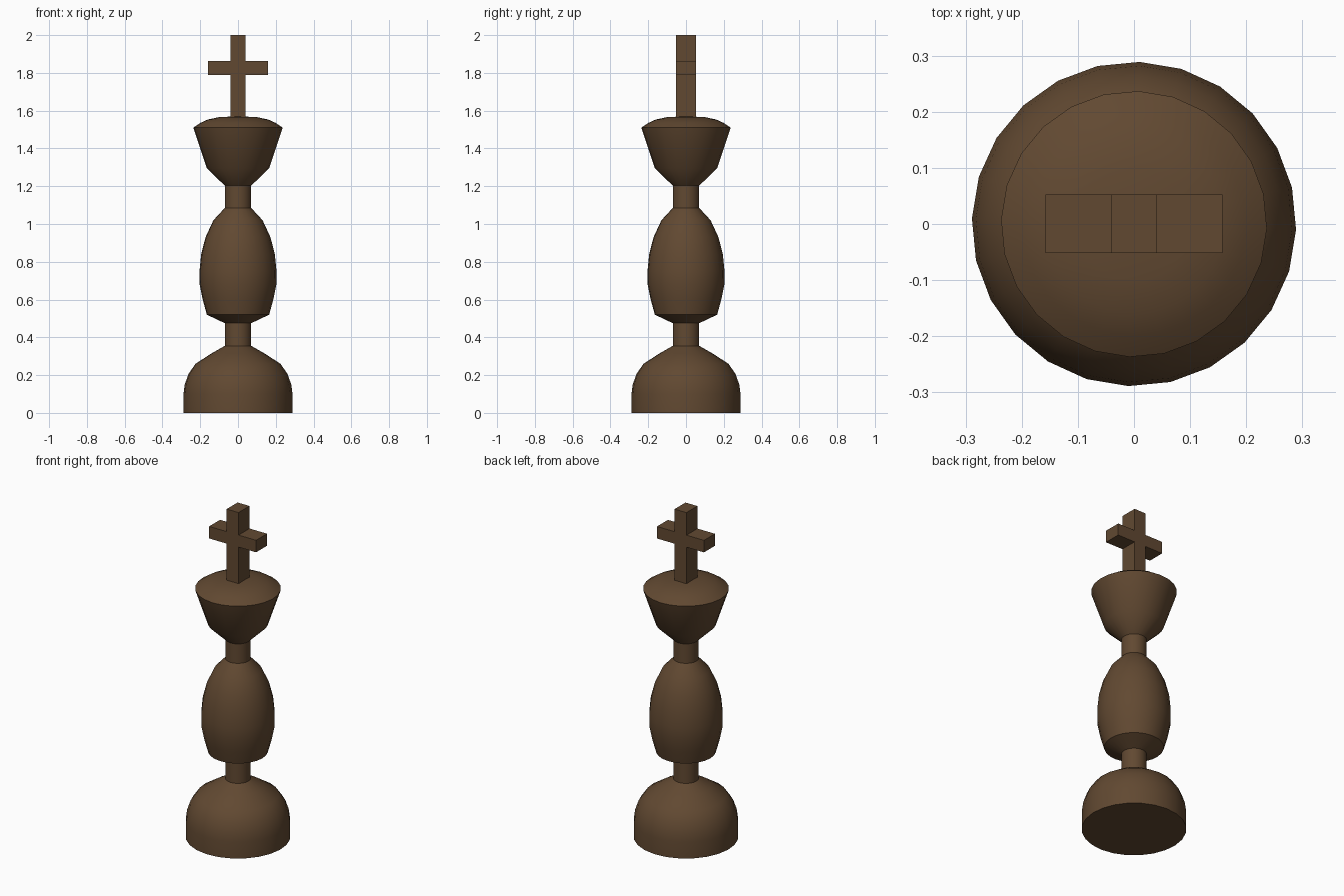
import bpy, bmesh, math

if "Cube" in bpy.data.objects:
    bpy.data.objects.remove(bpy.data.objects["Cube"])

wood = bpy.data.materials.new("dark brown wood")
wood.diffuse_color = (0.12, 0.066, 0.031, 1)
wood.use_nodes = True
wood.node_tree.nodes["Principled BSDF"].inputs["Base Color"].default_value = wood.diffuse_color
SIDES, TURN = 24, math.radians(-2)


def finish(bm, name, smooth=None):
    bmesh.ops.recalc_face_normals(bm, faces=bm.faces)
    mesh = bpy.data.meshes.new(name)
    bm.to_mesh(mesh)
    bm.free()
    mesh.materials.append(wood)
    ob = bpy.data.objects.new(name, mesh)
    bpy.context.collection.objects.link(ob)
    if smooth:
        bpy.ops.object.select_all(action='DESELECT')
        ob.select_set(True)
        bpy.context.view_layer.objects.active = ob
        bpy.ops.object.shade_smooth_by_angle(angle=math.radians(smooth))


def lathe(name, profile):
    """Turn an (r, z) profile around the z axis."""
    bm = bmesh.new()
    rings = []
    for r, z in profile:
        if r == 0:
            rings.append([bm.verts.new((0, 0, z))] * SIDES)
        else:
            rings.append([bm.verts.new((r * math.cos(TURN + math.tau * i / SIDES),
                                        r * math.sin(TURN + math.tau * i / SIDES), z))
                          for i in range(SIDES)])
    for a, b in zip(rings, rings[1:]):
        for i in range(SIDES):
            j = (i + 1) % SIDES
            bm.faces.new(dict.fromkeys((a[i], a[j], b[j], b[i])))
    finish(bm, name, 30)


# Turned body: base, lower neck, bulb, upper neck, flared crown with domed top
lathe("turned_body", [
    (0, 0), (0.289, 0), (0.289, 0.10), (0.282, 0.15), (0.263, 0.205), (0.225, 0.26),
    (0.14, 0.315), (0.07, 0.355),
    (0.07, 0.475), (0.165, 0.52),
    (0.187, 0.60), (0.203, 0.68), (0.204, 0.75), (0.195, 0.84), (0.172, 0.93),
    (0.13, 1.02), (0.07, 1.085),
    (0.07, 1.203), (0.165, 1.295), (0.237, 1.51),
    (0.20, 1.535), (0.16, 1.553), (0.10, 1.566), (0, 1.57)])

# Cross finial: one outline extruded in depth
half = [(0.04, 1.56), (0.04, 1.79), (0.158, 1.79), (0.158, 1.863), (0.04, 1.863), (0.04, 2.0)]
outline = half + [(-x, z) for x, z in reversed(half)]
bm = bmesh.new()
face = bm.faces.new([bm.verts.new((x, -0.052, z)) for x, z in outline])
ext = bmesh.ops.extrude_face_region(bm, geom=[face])
bmesh.ops.translate(bm, vec=(0, 0.105, 0),
                    verts=[v for v in ext["geom"] if isinstance(v, bmesh.types.BMVert)])
finish(bm, "cross_finial")
